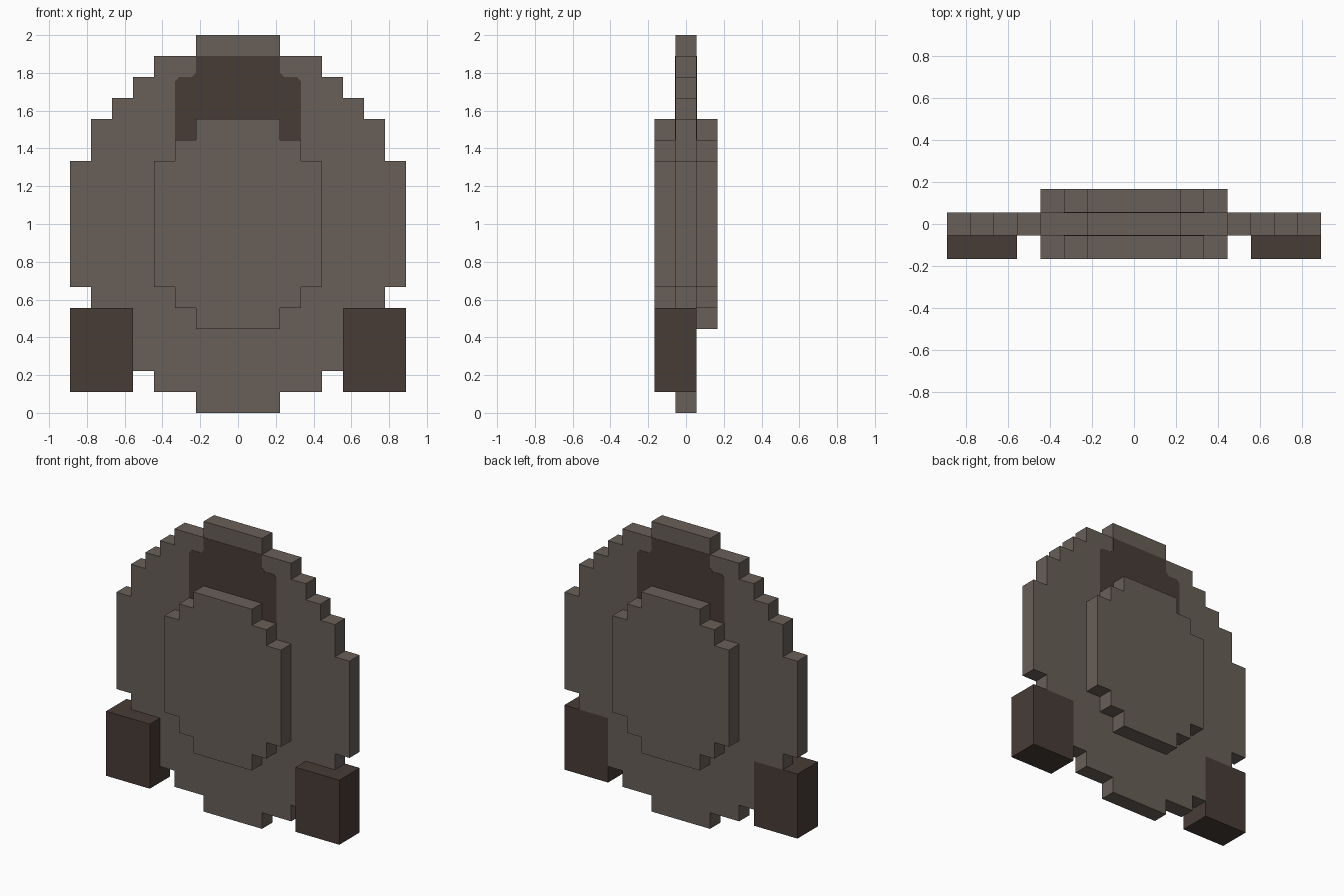
import bpy
import bmesh

if "Cube" in bpy.data.objects:
    bpy.data.objects.remove(bpy.data.objects["Cube"], do_unlink=True)

U = 1 / 9  # one step of the blocky grid


def srgb(r, g, b):
    def lin(c):
        c /= 255
        return c / 12.92 if c <= 0.04045 else ((c + 0.055) / 1.055) ** 2.4
    return (lin(r), lin(g), lin(b), 1)


def material(name, color):
    m = bpy.data.materials.new(name)
    m.use_nodes = True
    m.diffuse_color = color
    bsdf = m.node_tree.nodes["Principled BSDF"]
    bsdf.inputs["Base Color"].default_value = color
    bsdf.inputs["Roughness"].default_value = 0.9
    return m


def slab(name, outline, y0, y1, mat):
    """Extrude an (x, z) outline, in grid steps, from y0 to y1."""
    bm = bmesh.new()
    face = bm.faces.new([bm.verts.new((x * U, y0 * U, z * U)) for x, z in outline])
    ext = bmesh.ops.extrude_face_region(bm, geom=[face])
    verts = [v for v in ext["geom"] if isinstance(v, bmesh.types.BMVert)]
    bmesh.ops.translate(bm, verts=verts, vec=(0, (y1 - y0) * U, 0))
    bmesh.ops.recalc_face_normals(bm, faces=bm.faces)
    mesh = bpy.data.meshes.new(name)
    bm.to_mesh(mesh)
    bm.free()
    mesh.materials.append(mat)
    obj = bpy.data.objects.new(name, mesh)
    bpy.context.collection.objects.link(obj)
    return obj


def mirrored(right_side):
    return right_side + [(-x, z) for x, z in reversed(right_side)]


def stepped(z, rows):
    """Symmetric staircase outline from (half width, top height) rows."""
    side = []
    for half, top in rows:
        side += [(half, z), (half, top)]
        z = top
    return mirrored(side)


brown = material("grey brown", srgb(104, 95, 88))
dark = material("dark brown", srgb(72, 60, 54))

# Thin round body
slab("body", stepped(0, [(2, 1), (4, 2), (5, 5), (7, 6), (8, 12), (7, 14),
                         (6, 15), (5, 16), (4, 17), (2, 18)]), -0.5, 0.5, brown)

# Raised centre on both sides
slab("raised_centre", stepped(4, [(2, 5), (3, 6), (4, 12), (3, 13), (2, 14)]),
     -1.5, 1.5, brown)

# Dark painted patch above the centre, front and back
c = 0.2
patch = mirrored([(3, 13), (3, 16 - c), (3 - c, 16), (2 + c, 16), (2, 16 + c), (2, 17)])
for name, y in (("front_patch", -0.5), ("back_patch", 0.5)):
    slab(name, patch, y - 0.02, y + 0.02, dark)

# Feet
for name, s in (("left_foot", 1), ("right_foot", -1)):
    slab(name, [(5 * s, 1), (8 * s, 1), (8 * s, 5), (5 * s, 5)], -1.5, 0.5, dark)
